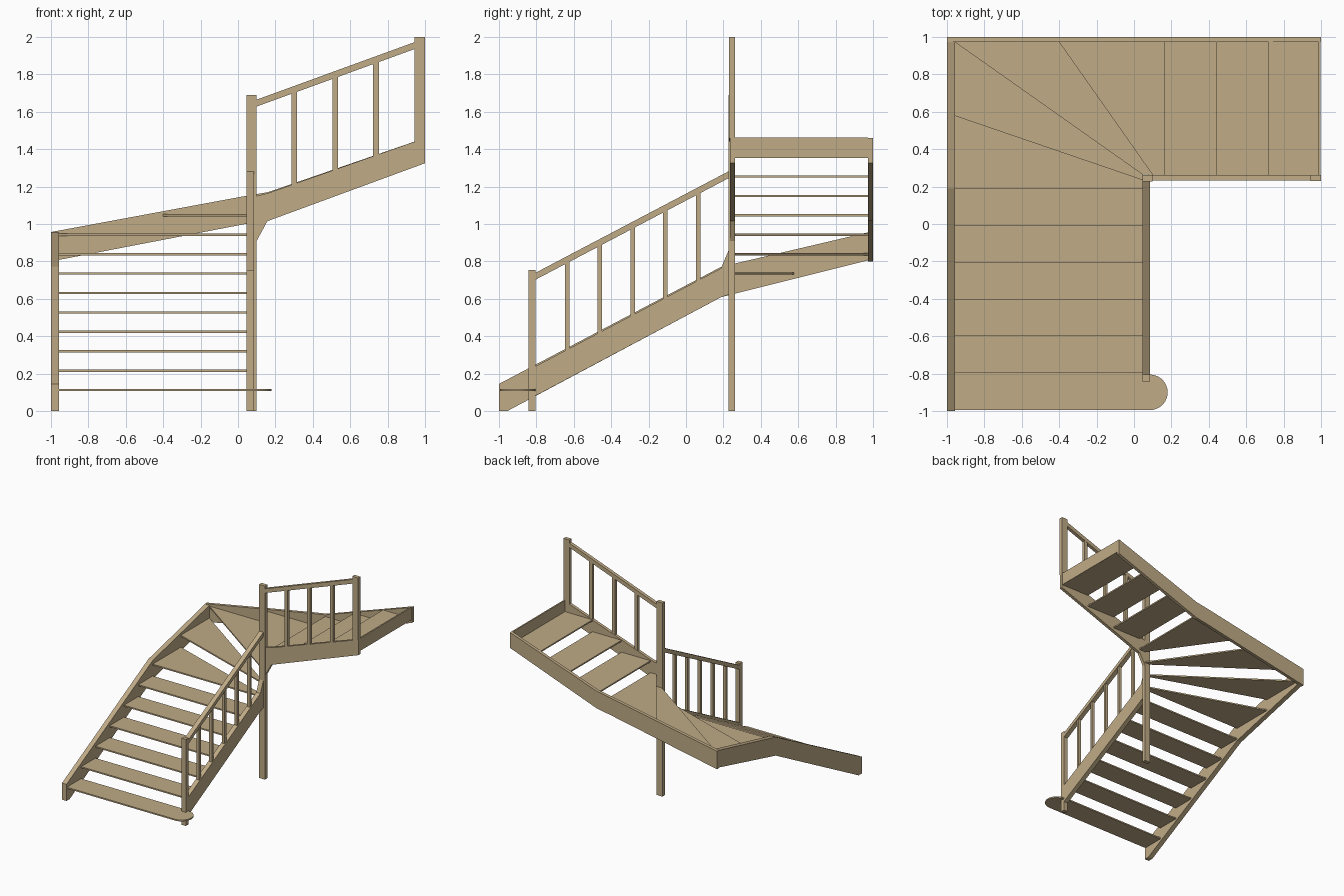
import bpy, bmesh, math
from mathutils import Vector

if "Cube" in bpy.data.objects:
    bpy.data.objects.remove(bpy.data.objects["Cube"])

wood = bpy.data.materials.new("wood")
wood.diffuse_color = (0.53, 0.41, 0.24, 1)
wood.use_nodes = True
wood.node_tree.nodes["Principled BSDF"].inputs["Base Color"].default_value = wood.diffuse_color


def prism(name, pts, axis, lo, hi):
    """Extrude a 2D outline along an axis: x takes (y,z), y takes (x,z), z takes (x,y)."""
    def place(p):
        v = list(p)
        v.insert("xyz".index(axis), lo)
        return v
    bm = bmesh.new()
    face = bm.faces.new([bm.verts.new(place(p)) for p in pts])
    ext = bmesh.ops.extrude_face_region(bm, geom=[face])
    step = Vector((0, 0, 0))
    step["xyz".index(axis)] = hi - lo
    bmesh.ops.translate(bm, vec=step, verts=[g for g in ext["geom"] if isinstance(g, bmesh.types.BMVert)])
    bmesh.ops.recalc_face_normals(bm, faces=bm.faces)
    me = bpy.data.meshes.new(name)
    bm.to_mesh(me)
    bm.free()
    me.materials.append(wood)
    ob = bpy.data.objects.new(name, me)
    bpy.context.collection.objects.link(ob)
    return ob


def box(name, x0, x1, y0, y1, z0, z1):
    return prism(name, [(x0, y0), (x1, y0), (x1, y1), (x0, y1)], "z", z0, z1)


def lerp(a, b, t):
    return a[1] + (b[1] - a[1]) * (t - a[0]) / (b[0] - a[0])


def railing(name, axis, lo, hi, rail_a, rail_b, base_a, base_b, centres, half, thick):
    """Sloping handrail with upright balusters cut to the slope."""
    prism(name + "_handrail", [rail_a, rail_b, (rail_b[0], rail_b[1] - thick),
                               (rail_a[0], rail_a[1] - thick)], axis, lo, hi)
    mid, r = (lo + hi) / 2, 0.013
    for i, c in enumerate(centres):
        a, b = c - half, c + half
        prism(f"{name}_baluster_{i + 1}",
              [(a, lerp(base_a, base_b, a)), (b, lerp(base_a, base_b, b)),
               (b, lerp(rail_a, rail_b, b) - thick), (a, lerp(rail_a, rail_b, a) - thick)],
              axis, mid - r, mid + r)


# Key plan positions
L, R, BACK, INNER = -0.957, 0.045, 0.972, 0.262
RISE, FIRST, T = 0.1038, 0.112, 0.006

# Treads: bullnose step, straight flight, winders, upper flight
bull = [(0.085 + 0.095 * math.cos(a), -0.9 + 0.095 * math.sin(a))
        for a in [math.radians(-90 + 10 * k) for k in range(19)]]
fronts = [-0.995, -0.797, -0.6, -0.403, -0.206, -0.008, 0.19]
treads = [[(L, -0.995)] + bull + [(R, -0.797), (L, -0.797)]]
treads += [[(L, a), (R, a), (R, b), (L, b)] for a, b in zip(fronts[1:], fronts[2:])]
treads += [
    [(L, 0.19), (R, 0.19), (R, 0.235), (L, 0.578)],
    [(L, 0.578), (R, 0.235), (R, 0.265), (L, BACK)],
    [(L, BACK), (R, 0.265), (0.1, 0.262), (-0.4, BACK)],
    [(-0.4, BACK), (0.1, 0.262), (0.16, INNER), (0.16, BACK)],
]
treads += [[(a, INNER), (b, INNER), (b, BACK), (a, BACK)]
           for a, b in [(0.16, 0.44), (0.44, 0.72), (0.72, 0.988)]]
for i, outline in enumerate(treads):
    z = FIRST + RISE * i
    prism(f"tread_{i + 1}", outline, "z", z - T, z + T)

# Top riser board
box("top_riser", 0.986, 0.998, INNER, BACK, 1.352, 1.462)

# Stringers
prism("left_stringer", [(-1, 0), (-0.955, 0), (0.19, 0.61), (BACK, 0.805), (BACK, 0.955),
                        (0.19, 0.772), (-1, 0.145)], "x", -1, L)
prism("back_stringer", [(-1, 0.8), (0.04, 1.0), (0.16, 1.02), (1, 1.325), (1, 1.46),
                        (0.16, 1.17), (0.04, 1.15), (-1, 0.957)], "y", BACK, 1)
prism("lower_inner_stringer", [(-0.807, 0.08), (0.19, 0.61), (0.23, 0.622), (0.23, 0.865),
                               (0.187, 0.763), (-0.807, 0.238)], "x", R, 0.085)
prism("upper_inner_stringer", [(0.1, 0.91), (0.157, 1.015), (1, 1.325), (1, 1.46),
                               (0.16, 1.165), (0.1, 1.15)], "y", 0.235, INNER)

# Newel posts
box("bottom_newel", R, 0.085, -0.842, -0.805, 0, 0.755)
box("corner_newel", R, 0.1, 0.228, INNER, 0, 1.69)
prism("top_newel", [(0.943, 1.44), (1, 1.46), (1, 2), (0.943, 2)], "y", 0.23, INNER)

# Railings
railing("lower", "x", R, 0.085, (-0.807, 0.738), (0.23, 1.283), (-0.807, 0.236), (0.187, 0.761),
        [-0.635 + 0.175 * k for k in range(5)], 0.012, 0.037)
railing("upper", "y", 0.232, INNER, (0.1, 1.665), (0.943, 1.972), (0.16, 1.163), (1, 1.458),
        [0.3, 0.519, 0.738], 0.015, 0.037)
